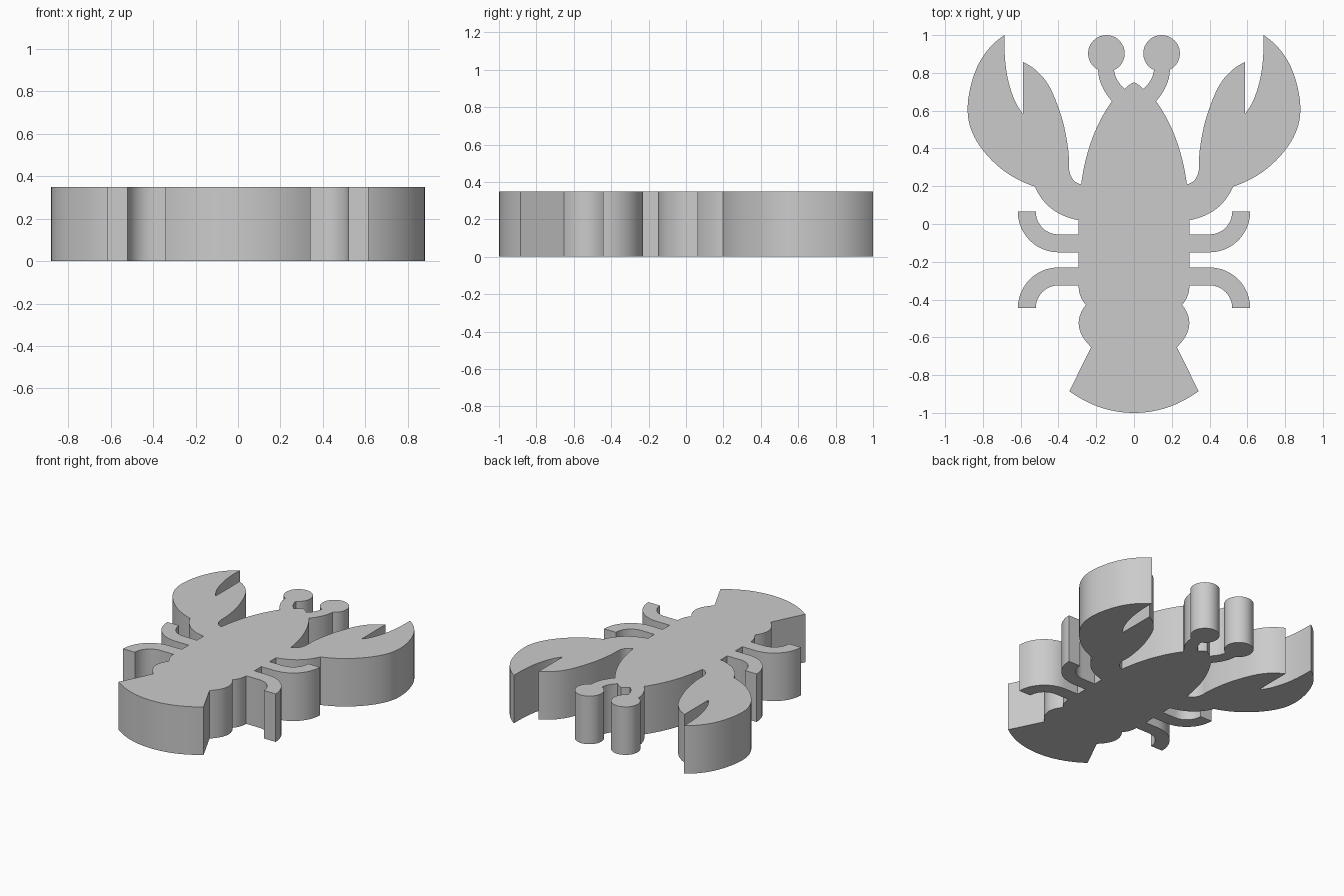
import bpy, bmesh, math
from mathutils import Vector

if "Cube" in bpy.data.objects:
    bpy.data.objects.remove(bpy.data.objects["Cube"])

HEIGHT = 0.35


def arc(cx, cy, r, a0, a1, n=12):
    """Circular arc between two angles in degrees."""
    angles = [math.radians(a0 + (a1 - a0) * i / n) for i in range(n + 1)]
    return [(cx + r * math.cos(a), cy + r * math.sin(a)) for a in angles]


def smooth(*pts, n=8):
    """Smooth curve through the given points."""
    p = [Vector(q) for q in pts]
    # End tangents follow a parabola through the first and last three points
    p = [3 * p[0] - 3 * p[1] + p[2]] + p + [3 * p[-1] - 3 * p[-2] + p[-3]]
    out = []
    for a, b, c, d in zip(p, p[1:], p[2:], p[3:]):
        for i in range(n):
            t = i / n
            q = 0.5 * (2 * b + (c - a) * t + (2 * a - 5 * b + 4 * c - d) * t * t
                       + (3 * b - a - 3 * c + d) * t ** 3)
            out.append(q[:])
    return out + [tuple(pts[-1])]


half = []
# Head tip and inner edge of the eye stalk
half += smooth((0, 0.75), (0.027, 0.735), (0.05, 0.715), n=3)
half += smooth((0.05, 0.715), (0.09, 0.765), (0.106, 0.82), n=4)
# Round eye
half += arc(0.146, 0.903, 0.097, 244, -63, 32)
# Outer edge of the eye stalk
half += smooth((0.19, 0.82), (0.172, 0.735), (0.117, 0.65), n=4)
# Side of the head and shoulder notch
half += smooth((0.117, 0.65), (0.222, 0.45), (0.28, 0.21))
half += smooth((0.28, 0.21), (0.325, 0.238), (0.345, 0.3), n=5)
# Claw: inner finger, gap, outer finger
half += smooth((0.345, 0.3), (0.352, 0.42), (0.388, 0.58), (0.465, 0.755), (0.587, 0.857))
half += smooth((0.587, 0.583), (0.642, 0.68), (0.677, 0.82), (0.686, 1.0))
half += smooth((0.686, 1.0), (0.82, 0.853), (0.88, 0.635), (0.845, 0.46),
               (0.71, 0.298), (0.525, 0.198))
# Arm
half += smooth((0.525, 0.198), (0.435, 0.08), (0.293, 0.02))
# Front leg
half += [(0.293, -0.055)] + arc(0.4, 0.065, 0.12, -90, 0)
half += arc(0.4, 0.065, 0.215, 0, -90) + [(0.293, -0.15)]
# Back leg
half += [(0.293, -0.23)] + arc(0.4, -0.445, 0.215, 90, 0)
half += arc(0.4, -0.445, 0.12, 0, 90) + [(0.293, -0.325)]
# Abdomen bumps
half += smooth((0.293, -0.325), (0.284, -0.38), (0.255, -0.428), n=4)
half += smooth((0.255, -0.428), (0.292, -0.54), (0.227, -0.652))
# Tail fan
half += smooth((0.342, -0.885), (0.178, -0.971), (0, -1.0))

# Mirror into a closed outline, dropping repeated points
outline = []
for x, y in half + [(-x, y) for x, y in reversed(half)]:
    if not outline or math.dist((x, y), outline[-1]) > 1e-4:
        outline.append((x, y))
if math.dist(outline[0], outline[-1]) < 1e-4:
    outline.pop()

# Extrude the outline into a solid slab
bm = bmesh.new()
base = bm.faces.new([bm.verts.new((x, y, 0)) for x, y in outline])
top = bmesh.ops.extrude_face_region(bm, geom=[base], use_keep_orig=True)
verts = [g for g in top["geom"] if isinstance(g, bmesh.types.BMVert)]
bmesh.ops.translate(bm, verts=verts, vec=(0, 0, HEIGHT))
bmesh.ops.recalc_face_normals(bm, faces=bm.faces)
mesh = bpy.data.meshes.new("lobster_body")
bm.to_mesh(mesh)
bm.free()

grey = bpy.data.materials.new("plain grey")
grey.diffuse_color = (0.6, 0.6, 0.6, 1)
grey.use_nodes = True
grey.node_tree.nodes["Principled BSDF"].inputs["Base Color"].default_value = grey.diffuse_color
mesh.materials.append(grey)

body = bpy.data.objects.new("lobster_body", mesh)
bpy.context.collection.objects.link(body)
bpy.context.view_layer.objects.active = body
body.select_set(True)
bpy.ops.object.shade_smooth_by_angle(angle=math.radians(30))
